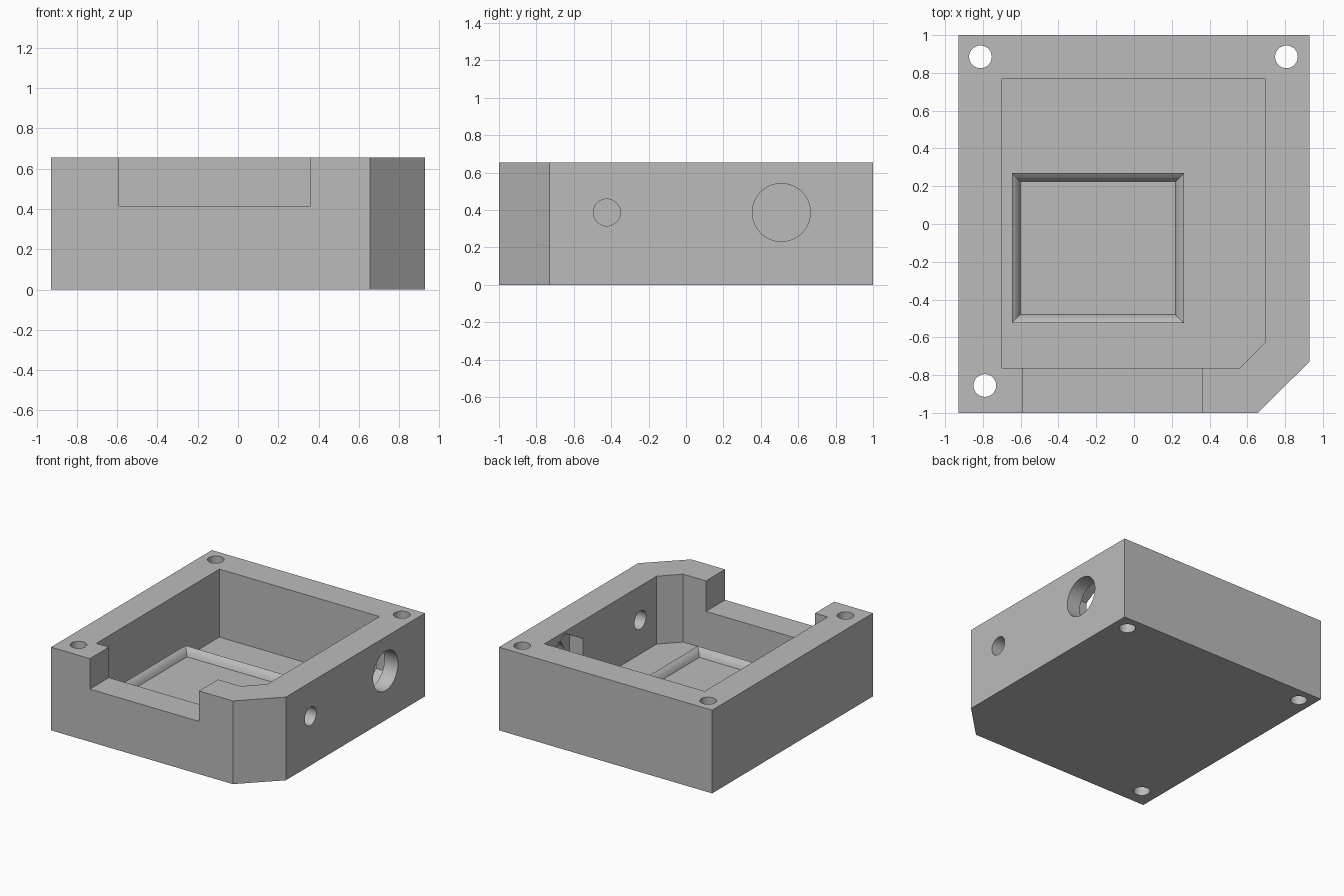
import bpy, bmesh, math
from mathutils import Vector

if "Cube" in bpy.data.objects:
    bpy.data.objects.remove(bpy.data.objects["Cube"], do_unlink=True)

HEIGHT, FLOOR = 0.655, 0.12

grey = bpy.data.materials.new("plain_grey")
grey.use_nodes = True
colour = (0.5, 0.5, 0.5, 1)
grey.diffuse_color = colour
grey.node_tree.nodes["Principled BSDF"].inputs["Base Color"].default_value = colour


def finish(name, bm):
    bmesh.ops.recalc_face_normals(bm, faces=bm.faces)
    mesh = bpy.data.meshes.new(name)
    bm.to_mesh(mesh)
    bm.free()
    mesh.materials.append(grey)
    obj = bpy.data.objects.new(name, mesh)
    bpy.context.collection.objects.link(obj)
    return obj


def prism(name, outline, start, end, axis="z"):
    """Extrude a 2D outline along z (outline is x, y) or x (outline is y, z)."""
    def place(a, b, t):
        return Vector((a, b, t)) if axis == "z" else Vector((t, a, b))
    bm = bmesh.new()
    face = bm.faces.new([bm.verts.new(place(a, b, start)) for a, b in outline])
    out = bmesh.ops.extrude_face_region(bm, geom=[face])
    moved = [g for g in out["geom"] if isinstance(g, bmesh.types.BMVert)]
    bmesh.ops.translate(bm, verts=moved, vec=place(0, 0, end - start))
    return finish(name, bm)


def ring(a, b, radius, sides=48):
    """Regular polygon with a vertex pointing up."""
    return [(a + radius * math.sin(math.tau * i / sides),
             b + radius * math.cos(math.tau * i / sides)) for i in range(sides)]


def rect(x0, x1, y0, y1):
    return [(x0, y0), (x1, y0), (x1, y1), (x0, y1)]


def smooth(obj):
    bpy.ops.object.select_all(action="DESELECT")
    obj.select_set(True)
    bpy.context.view_layer.objects.active = obj
    bpy.ops.object.shade_smooth_by_angle(angle=math.radians(30))


# Housing block with one bevelled corner
housing = prism("housing", [(-0.928, -1), (0.655, -1), (0.928, -0.73),
                            (0.928, 1), (-0.928, 1)], 0, HEIGHT)

# Inner cavity, front cable notch
cutters = [
    prism("cavity_cutter", [(-0.7, -0.763), (0.56, -0.763), (0.695, -0.625),
                            (0.695, 0.768), (-0.7, 0.768)], FLOOR, 1),
    prism("notch_cutter", rect(-0.59, 0.36, -1.1, -0.7), 0.415, 1),
]
# Vertical screw holes
for x, y in [(-0.813, 0.885), (0.807, 0.885), (-0.79, -0.855)]:
    cutters.append(prism("screw_hole_cutter", ring(x, y, 0.06), -0.1, 1))
# Side wall holes, the larger with a hexagonal nut pocket inside
cutters += [
    prism("small_hole_cutter", ring(-0.423, 0.387, 0.072), 0.6, 1.1, "x"),
    prism("large_hole_cutter", ring(0.51, 0.387, 0.155), 0.6, 1.1, "x"),
    prism("nut_pocket_cutter", ring(0.51, 0.387, 0.252, 6), 0.6, 0.81, "x"),
]

bpy.context.view_layer.objects.active = housing
for cutter in cutters:
    cutter.hide_render = True
    mod = housing.modifiers.new("cut", "BOOLEAN")
    mod.operation = "DIFFERENCE"
    mod.solver = "EXACT"
    mod.object = cutter
    bpy.ops.object.modifier_apply(modifier=mod.name)
for cutter in cutters:
    bpy.data.objects.remove(cutter, do_unlink=True)
smooth(housing)

# Raised tray on the cavity floor: upright outside, curved slope inside
RIM = 0.258
profile = [(0, FLOOR - 0.01), (0, RIM), (0.02, RIM - 0.014),
           (0.035, RIM - 0.034), (0.045, RIM - 0.06)]
bm = bmesh.new()
loops = []
for inset, z in profile:
    corners = rect(-0.647 + inset, 0.265 - inset, -0.525 + inset, 0.27 - inset)
    loops.append([bm.verts.new((x, y, z)) for x, y in corners])
for low, high in zip(loops, loops[1:]):
    for i in range(4):
        j = (i + 1) % 4
        bm.faces.new((low[i], low[j], high[j], high[i]))
bm.faces.new(loops[0][::-1])
bm.faces.new(loops[-1])
smooth(finish("raised_tray", bm))
